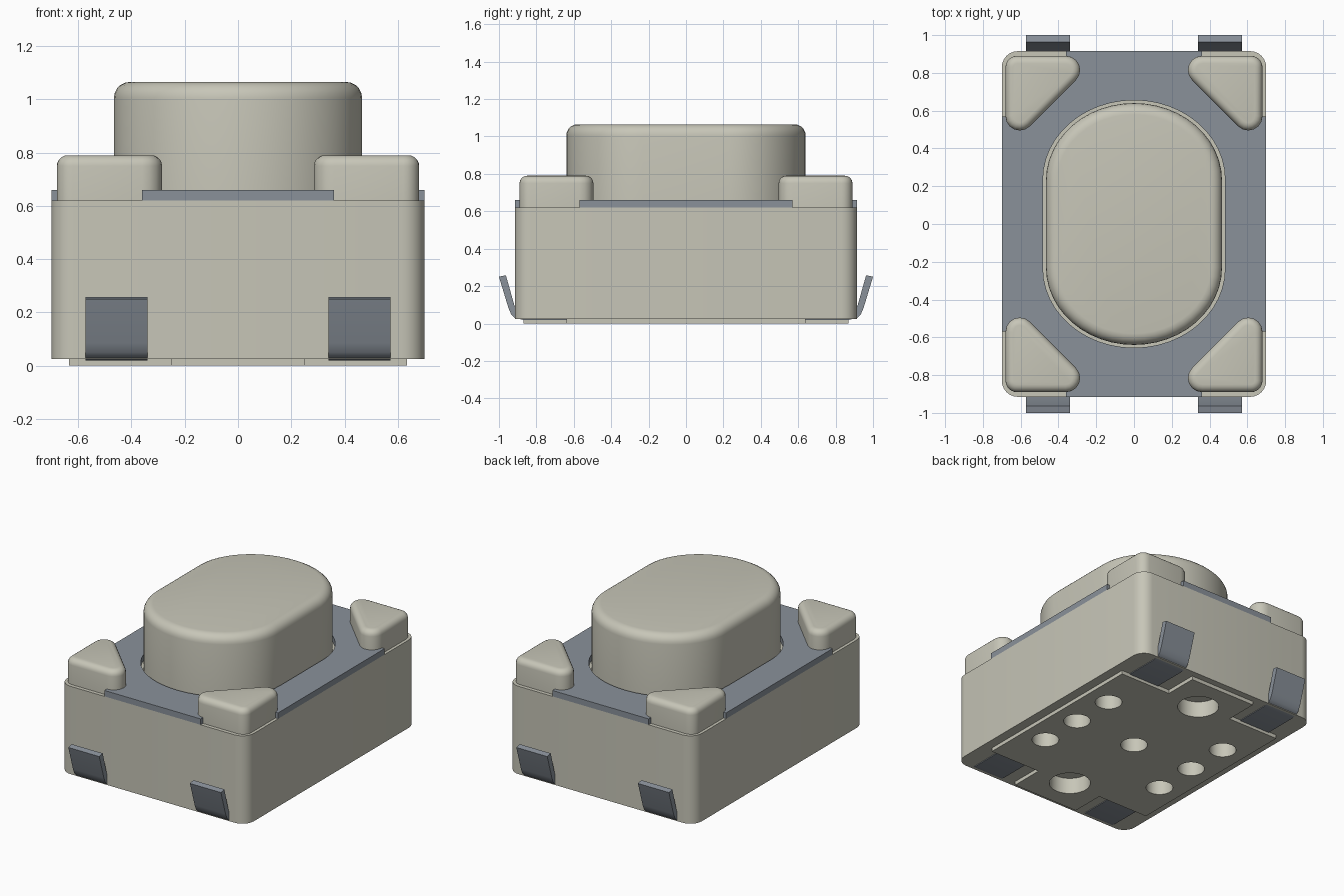
import bpy, bmesh, math
from mathutils import Vector

if "Cube" in bpy.data.objects:
    bpy.data.objects.remove(bpy.data.objects["Cube"], do_unlink=True)


def material(name, srgb):
    lin = [((c + 0.055) / 1.055) ** 2.4 for c in srgb] + [1.0]
    m = bpy.data.materials.new(name)
    m.use_nodes = True
    m.diffuse_color = lin
    m.node_tree.nodes["Principled BSDF"].inputs["Base Color"].default_value = lin
    return m


CREAM = material("cream plastic", (0.78, 0.775, 0.72))
STEEL = material("grey metal", (0.54, 0.57, 0.605))


def rounded(points, radii, steps=6):
    """Round each corner of a convex polygon."""
    out = []
    n = len(points)
    for i, r in enumerate(radii):
        p = Vector(points[i])
        a = (Vector(points[i - 1]) - p).normalized()
        b = (Vector(points[(i + 1) % n]) - p).normalized()
        half = a.angle(b) / 2
        c = p + (a + b).normalized() * (r / math.sin(half))
        start = p + a * (r / math.tan(half)) - c
        end = p + b * (r / math.tan(half)) - c
        for k in range(steps + 1):
            t = k / steps
            ang = start.angle(end)
            v = (start * math.sin((1 - t) * ang) + end * math.sin(t * ang)) / math.sin(ang)
            out.append(tuple(c + v))
    return out


def oval(hx, hy, straight, steps=12):
    """Long oval: straight sides with elliptical ends."""
    pts = []
    for s in (1, -1):
        for k in range(2 * steps + 1):
            a = math.pi * k / (2 * steps)
            pts.append((s * hx * math.cos(a), s * (straight + (hy - straight) * math.sin(a))))
    return pts


def circle(x, y, r, n=32):
    return [(x + r * math.cos(2 * math.pi * k / n), y + r * math.sin(2 * math.pi * k / n))
            for k in range(n)]


def add_prism(bm, pts, z0, z1):
    bottom = [bm.verts.new((x, y, z0)) for x, y in pts]
    face = bm.faces.new(bottom)
    ext = bmesh.ops.extrude_face_region(bm, geom=[face], use_keep_orig=True)
    for v in ext["geom"]:
        if isinstance(v, bmesh.types.BMVert):
            v.co.z = z1


def finish(name, bm, mat):
    bmesh.ops.recalc_face_normals(bm, faces=bm.faces)
    me = bpy.data.meshes.new(name)
    bm.to_mesh(me)
    bm.free()
    ob = bpy.data.objects.new(name, me)
    bpy.context.collection.objects.link(ob)
    me.materials.append(mat)
    return ob


def smooth(ob):
    bpy.ops.object.select_all(action="DESELECT")
    ob.select_set(True)
    bpy.context.view_layer.objects.active = ob
    bpy.ops.object.shade_smooth_by_angle(angle=math.radians(32))


def prism(name, pts, z0, z1, mat, bevel=0):
    bm = bmesh.new()
    add_prism(bm, pts, z0, z1)
    if bevel:
        rim = [e for e in bm.edges if all(abs(v.co.z - z1) < 1e-5 for v in e.verts)]
        bmesh.ops.bevel(bm, geom=rim, offset=bevel, segments=5, profile=0.5, affect="EDGES")
    return finish(name, bm, mat)


def cut(ob, outlines, z0, z1):
    """Subtract prisms from an object."""
    bm = bmesh.new()
    for pts in outlines:
        add_prism(bm, pts, z0, z1)
    tool = finish("cutter", bm, ob.data.materials[0])
    tool.hide_render = True
    mod = ob.modifiers.new("cut", "BOOLEAN")
    mod.operation, mod.solver, mod.object = "DIFFERENCE", "EXACT", tool
    bpy.ops.object.select_all(action="DESELECT")
    bpy.context.view_layer.objects.active = ob
    ob.select_set(True)
    bpy.ops.object.modifier_apply(modifier="cut")
    bpy.data.objects.remove(tool, do_unlink=True)


# Blind holes in the underside
holes = [circle(x, y, 0.085) for x in (-0.47, 0.47) for y in (-0.31, 0, 0.31)]
holes += [circle(0, 0, 0.085), circle(0, 0.63, 0.13), circle(0, -0.63, 0.13)]

# Housing block with rounded vertical corners
X, Y = 0.70, 0.915
body = prism("housing", rounded([(-X, -Y), (X, -Y), (X, Y), (-X, Y)], [0.085] * 4), 0.025, 0.62, CREAM)
cut(body, holes, -0.1, 0.11)
smooth(body)

# Cross-shaped raised pad beneath the housing
quarter = [(0.635, 0.64), (0.25, 0.64), (0.25, 0.87)]
pad_outline = (quarter + [(-x, y) for x, y in reversed(quarter)]
               + [(-x, -y) for x, y in quarter] + [(x, -y) for x, y in reversed(quarter)])
pad = prism("bottom_pad", pad_outline, 0.0, 0.025, CREAM)
cut(pad, holes, -0.1, 0.11)
smooth(pad)

# Metal cover plate, notched at the corners, with an oval opening
quarter = [(0.70, 0.57), (0.60, 0.57), (0.36, 0.80), (0.36, 0.915)]
cover_outline = (quarter + [(-x, y) for x, y in reversed(quarter)]
                 + [(-x, -y) for x, y in quarter] + [(x, -y) for x, y in reversed(quarter)])
cover = prism("cover_plate", cover_outline, 0.62, 0.66, STEEL)
cut(cover, [oval(0.482, 0.655, 0.235)], 0.5, 0.8)
smooth(cover)

# Push button
smooth(prism("button", oval(0.466, 0.64, 0.23), 0.60, 1.065, CREAM, 0.06))

# Corner posts and bent leads, one in each corner
post = rounded([(0.68, 0.89), (0.179, 0.89), (0.68, 0.389)], [0.06, 0.075, 0.075])
lead = [(0.64, 0.02), (0.875, 0.02), (0.915, 0.03), (0.935, 0.05), (0.95, 0.085),
        (1.0, 0.25), (0.963, 0.258), (0.917, 0.095), (0.90, 0.065), (0.87, 0.055), (0.64, 0.055)]
for sy, end in ((-1, "front"), (1, "back")):
    for sx, side in ((1, "left"), (-1, "right")):
        smooth(prism(f"{end}_{side}_post", [(sx * x, sy * y) for x, y in post], 0.61, 0.79, CREAM, 0.04))
        bm = bmesh.new()
        face = bm.faces.new([bm.verts.new((sx * 0.34, sy * y, z)) for y, z in lead])
        ext = bmesh.ops.extrude_face_region(bm, geom=[face], use_keep_orig=True)
        for v in ext["geom"]:
            if isinstance(v, bmesh.types.BMVert):
                v.co.x = sx * 0.572
        smooth(finish(f"{end}_{side}_lead", bm, STEEL))
